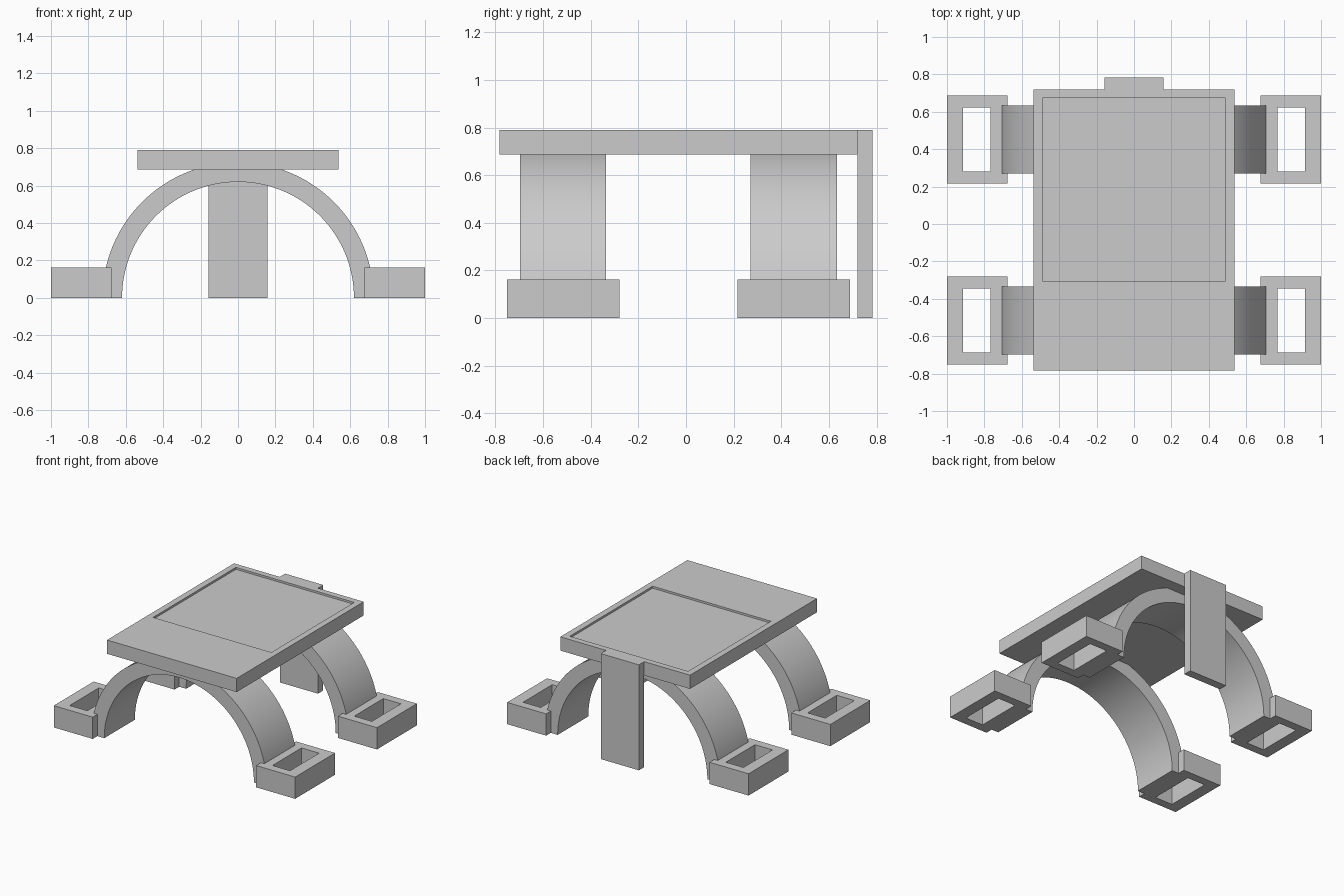
import bpy
import bmesh
from math import cos, sin, pi, radians

cube = bpy.data.objects.get("Cube")
if cube:
    bpy.data.objects.remove(cube, do_unlink=True)

GREY = (0.6, 0.6, 0.6, 1.0)
grey = bpy.data.materials.new("plain grey")
grey.use_nodes = True
grey.diffuse_color = GREY
grey.node_tree.nodes["Principled BSDF"].inputs["Base Color"].default_value = GREY


def finish(name, bm):
    bmesh.ops.recalc_face_normals(bm, faces=bm.faces[:])
    mesh = bpy.data.meshes.new(name)
    bm.to_mesh(mesh)
    bm.free()
    mesh.materials.append(grey)
    obj = bpy.data.objects.new(name, mesh)
    bpy.context.collection.objects.link(obj)
    return obj


def stack(name, levels, closed=False):
    """Bridge rectangles (x0, x1, y0, y1) at given heights; cap the ends, or
    join last to first for a tube with a through hole."""
    bm = bmesh.new()
    loops = []
    for (x0, x1, y0, y1), z in levels:
        corners = [(x0, y0), (x1, y0), (x1, y1), (x0, y1)]
        loops.append([bm.verts.new((x, y, z)) for x, y in corners])
    pairs = list(zip(loops, loops[1:]))
    if closed:
        pairs.append((loops[-1], loops[0]))
    else:
        bm.faces.new(loops[0])
        bm.faces.new(loops[-1])
    for a, b in pairs:
        for i in range(4):
            j = (i + 1) % 4
            bm.faces.new((a[i], a[j], b[j], b[i]))
    return finish(name, bm)


def arch(name, y0, y1, inner=0.62, outer=0.725, steps=64):
    """Half ring standing on the ground, extruded along y."""
    bm = bmesh.new()
    rings = []
    for k in range(steps + 1):
        c, s = cos(pi * k / steps), sin(pi * k / steps)
        section = [(inner, y0), (outer, y0), (outer, y1), (inner, y1)]
        rings.append([bm.verts.new((r * c, y, r * s)) for r, y in section])
    for a, b in zip(rings, rings[1:]):
        for i in range(4):
            j = (i + 1) % 4
            bm.faces.new((a[i], a[j], b[j], b[i]))
    bm.faces.new(rings[0])
    bm.faces.new(rings[-1])
    obj = finish(name, bm)
    bpy.ops.object.select_all(action='DESELECT')
    obj.select_set(True)
    bpy.context.view_layer.objects.active = obj
    bpy.ops.object.shade_smooth_by_angle(angle=radians(30))


# Table top with a shallow recess
top = (-0.537, 0.537, -0.783, 0.72)
recess = (-0.49, 0.49, -0.305, 0.675)
stack("table_top", [(top, 0.687), (top, 0.79), (recess, 0.79), (recess, 0.775)])

# Upright board at the back
board = (-0.158, 0.158, 0.72, 0.783)
stack("back_board", [(board, 0), (board, 0.79)])

# Two arched supports, each with a hollow foot block on both sides
for place, mid in (("front", -0.516), ("back", 0.452)):
    arch(place + "_arch", mid - 0.181, mid + 0.181)
    for side, s in (("left", 1), ("right", -1)):
        block = (s * 0.677, s, mid - 0.236, mid + 0.236)
        hole = (s * 0.767, s * 0.913, mid - 0.172, mid + 0.172)
        stack(f"{place}_{side}_foot",
              [(block, 0), (block, 0.163), (hole, 0.163), (hole, 0)], closed=True)
